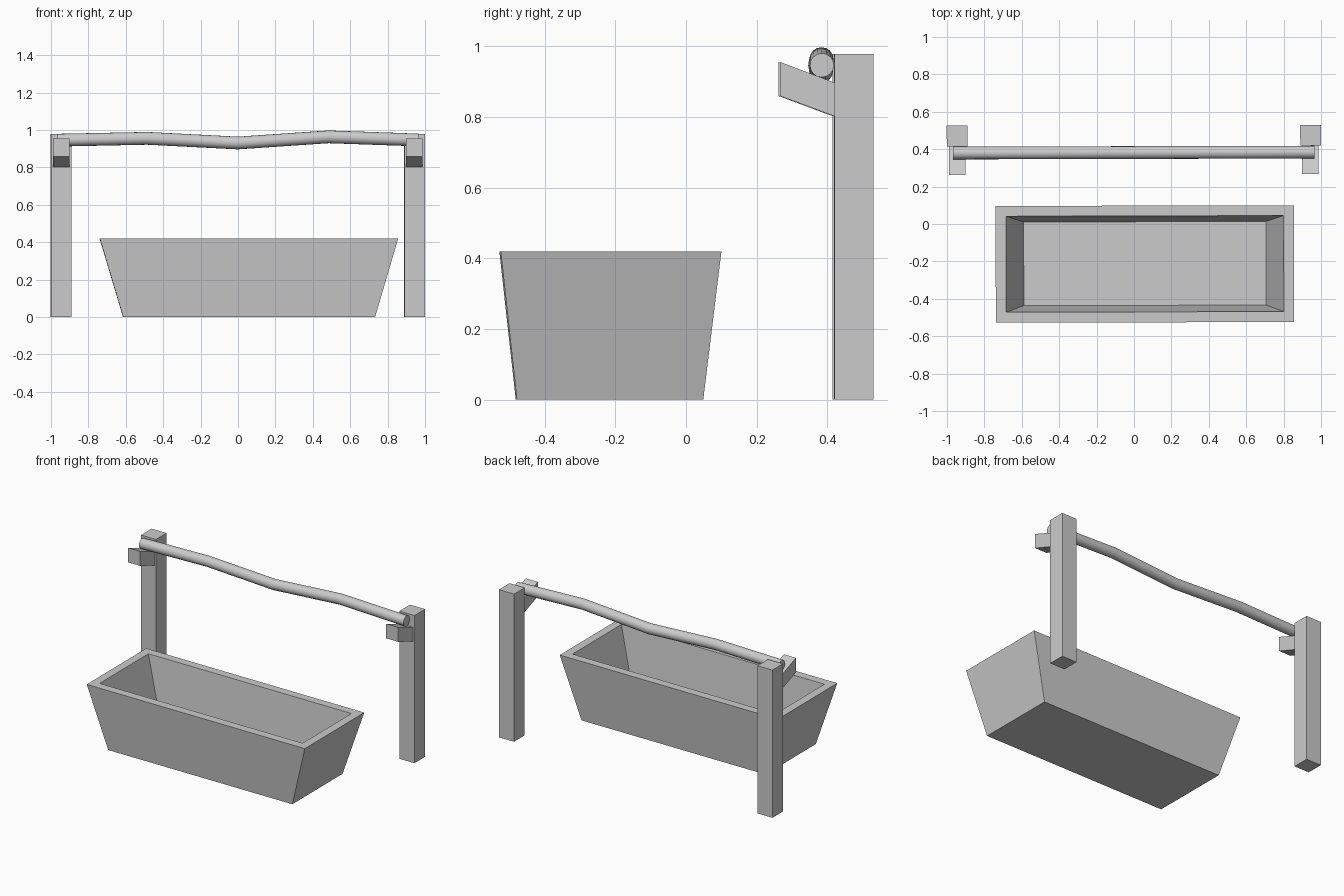
import bpy, bmesh, math
from mathutils import Matrix

if "Cube" in bpy.data.objects:
    bpy.data.objects.remove(bpy.data.objects["Cube"])

TILT = Matrix.Rotation(0.0025, 4, 'Z')  # whole set sits very slightly turned


def finish(name, bm):
    bmesh.ops.recalc_face_normals(bm, faces=bm.faces[:])
    bm.transform(TILT)
    mesh = bpy.data.meshes.new(name)
    bm.to_mesh(mesh)
    bm.free()
    obj = bpy.data.objects.new(name, mesh)
    bpy.context.collection.objects.link(obj)
    return obj


def loft(name, rings):
    """Bridge successive rings of points and cap both ends."""
    bm = bmesh.new()
    loops = [[bm.verts.new(p) for p in ring] for ring in rings]
    n = len(loops[0])
    for a, b in zip(loops, loops[1:]):
        for i in range(n):
            j = (i + 1) % n
            bm.faces.new((a[i], a[j], b[j], b[i]))
    bm.faces.new(loops[0])
    bm.faces.new(loops[-1])
    return finish(name, bm)


def rect(x0, x1, y0, y1, z):
    return [(x0, y0, z), (x1, y0, z), (x1, y1, z), (x0, y1, z)]


# Tapered trough: outer base, outer rim, inner rim, inner floor
loft("trough", [
    rect(-0.615, 0.732, -0.48, 0.047, 0.0),
    rect(-0.74, 0.855, -0.526, 0.098, 0.419),
    rect(-0.685, 0.80, -0.47, 0.043, 0.419),
    rect(-0.59, 0.705, -0.435, 0.012, 0.08),
])

# Posts with sloping brackets on the front face
bracket_profile = [(0.264, 0.955), (0.264, 0.859), (0.417, 0.802), (0.417, 0.897)]
for side, s in (("left", -1), ("right", 1)):
    xa, xb = sorted((s * 0.89, s * 1.0))
    loft(side + "_post", [rect(xa, xb, 0.417, 0.528, z) for z in (0.0, 0.978)])
    loft(side + "_bracket",
         [[(s * x, y, z) for y, z in bracket_profile] for x in (0.90, 0.988)])

# Gently wavy round pole resting on the brackets
path = [(-0.967, 0.945), (-0.485, 0.955), (0.0, 0.93), (0.485, 0.963), (0.967, 0.946)]
R, SIDES = 0.034, 16
pole = loft("pole", [
    [(x, 0.382 + R * math.cos(2 * math.pi * i / SIDES),
      z + R * math.sin(2 * math.pi * i / SIDES)) for i in range(SIDES)]
    for x, z in path])
bpy.context.view_layer.objects.active = pole
pole.select_set(True)
bpy.ops.object.shade_smooth_by_angle(angle=math.radians(30))
